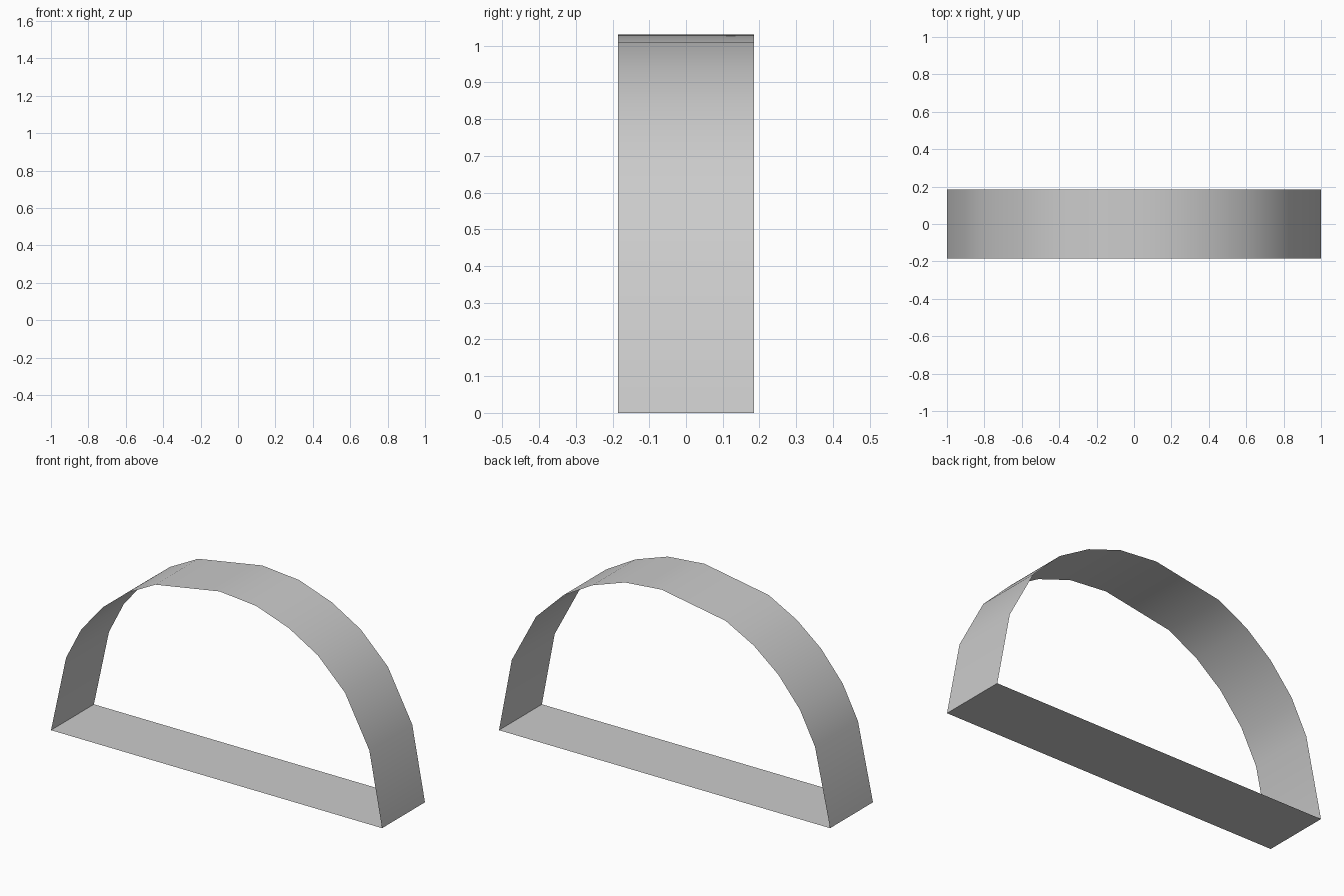
import bpy, bmesh

if "Cube" in bpy.data.objects:
    bpy.data.objects.remove(bpy.data.objects["Cube"])

HALF_DEPTH = 0.185

# Arch outline in x, z, running from the right foot over the top to the left foot
PROFILE = [(1.0, 0.0), (0.923, 0.404), (0.776, 0.68), (0.612, 0.84),
           (0.436, 0.942), (0.239, 1.01), (0.018, 1.03), (-0.37, 0.963),
           (-0.54, 0.873), (-0.688, 0.754), (-0.818, 0.598),
           (-0.909, 0.42), (-1.0, 0.0)]

# Closed band: the outline is swept front to back, with both ends left open
bm = bmesh.new()
front = [bm.verts.new((x, -HALF_DEPTH, z)) for x, z in PROFILE]
back = [bm.verts.new((x, HALF_DEPTH, z)) for x, z in PROFILE]
for i in range(len(PROFILE)):
    j = (i + 1) % len(PROFILE)
    bm.faces.new((front[i], back[i], back[j], front[j]))
bm.normal_update()

mesh = bpy.data.meshes.new("arch_band")
bm.to_mesh(mesh)
bm.free()
band = bpy.data.objects.new("arch_band", mesh)
bpy.context.collection.objects.link(band)

# Smooth curve with sharp corners at the feet
bpy.context.view_layer.objects.active = band
band.select_set(True)
bpy.ops.object.shade_smooth_by_angle(angle=0.6)
